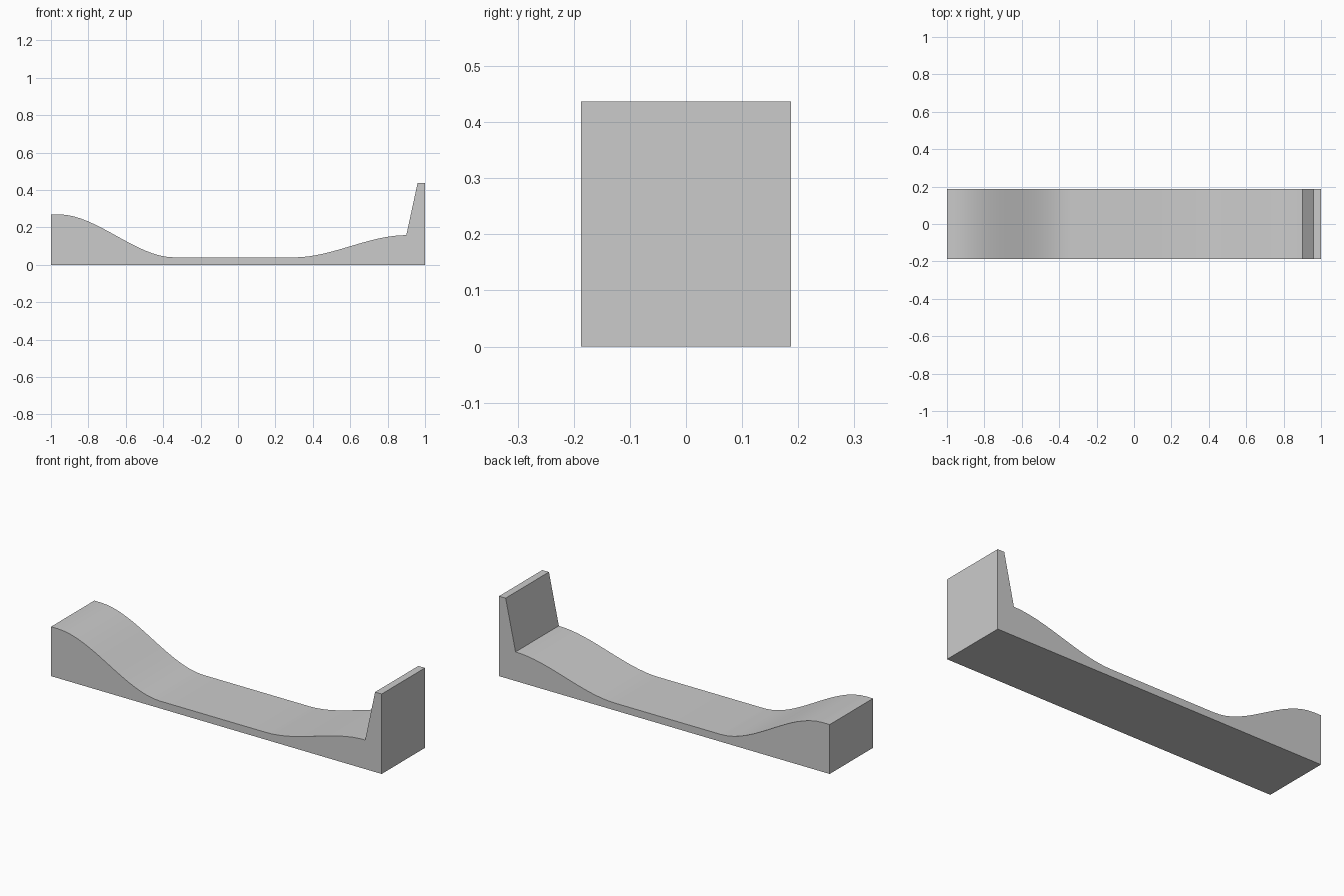
import bpy, bmesh, math

if "Cube" in bpy.data.objects:
    bpy.data.objects.remove(bpy.data.objects["Cube"])

HALF_DEPTH = 0.187


def ease(x0, z0, x1, z1, steps=16):
    """S-shaped slope, level at both ends."""
    pts = []
    for i in range(steps + 1):
        t = i / steps
        pts.append((x0 + (x1 - x0) * t, z0 + (z1 - z0) * t * t * (3 - 2 * t)))
    return pts


# Side profile: base, tall end stop, low ramp, flat floor, high ramp
profile = [(-1, 0), (1, 0), (1, 0.437), (0.96, 0.437)]
profile += ease(0.9, 0.159, 0.3, 0.04)
profile += ease(-0.34, 0.04, -0.96, 0.27)
profile += [(-1, 0.27)]

# Extrude the profile across the depth
bm = bmesh.new()
face = bm.faces.new([bm.verts.new((x, -HALF_DEPTH, z)) for x, z in profile])
ext = bmesh.ops.extrude_face_region(bm, geom=[face])
verts = [v for v in ext["geom"] if isinstance(v, bmesh.types.BMVert)]
bmesh.ops.translate(bm, verts=verts, vec=(0, 2 * HALF_DEPTH, 0))
bmesh.ops.recalc_face_normals(bm, faces=bm.faces)

mesh = bpy.data.meshes.new("curved_ramp")
bm.to_mesh(mesh)
bm.free()
ramp = bpy.data.objects.new("curved_ramp", mesh)
bpy.context.collection.objects.link(ramp)

# Smooth slopes, sharp corners
bpy.context.view_layer.objects.active = ramp
ramp.select_set(True)
bpy.ops.object.shade_smooth_by_angle(angle=math.radians(30))
